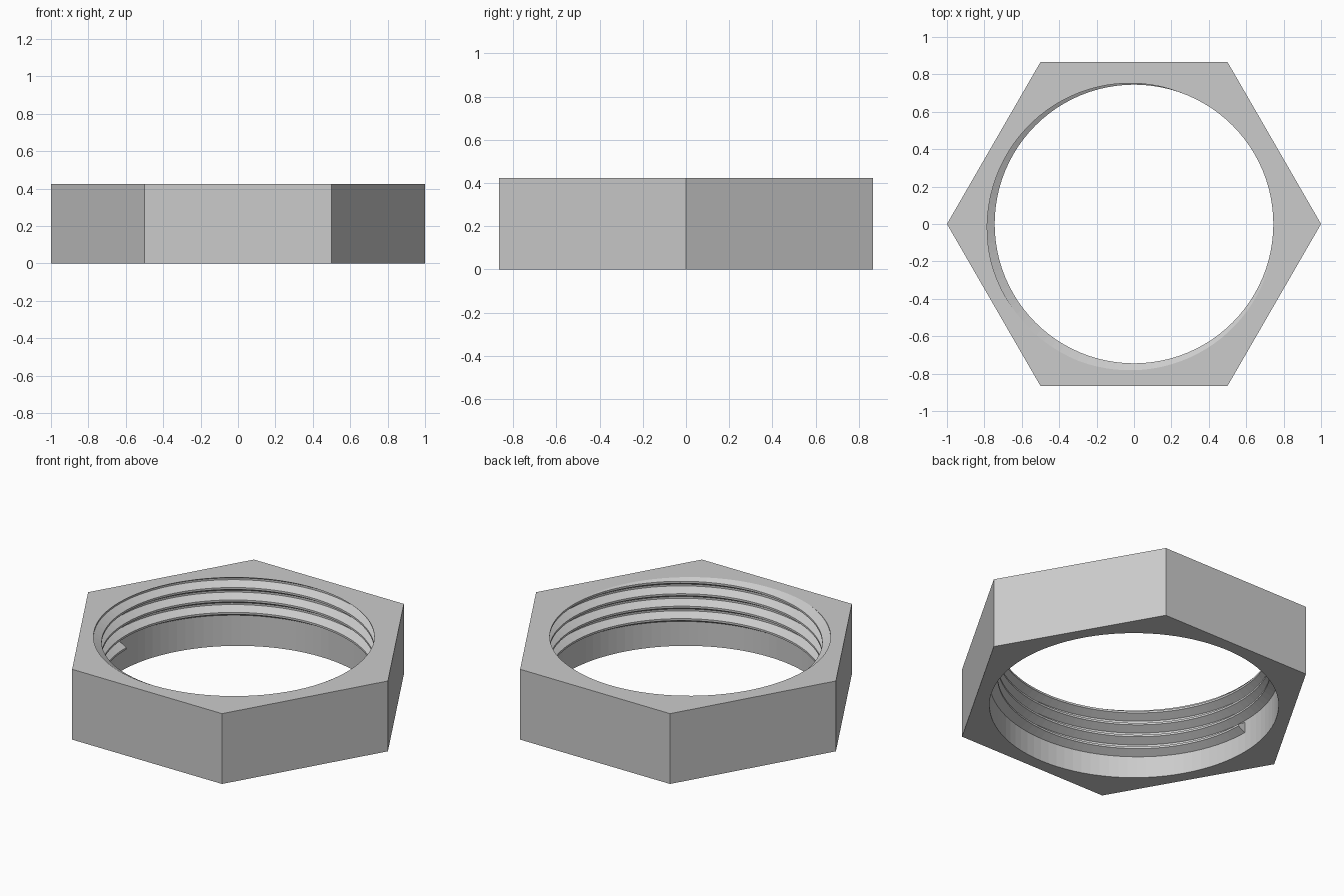
import bpy, bmesh, math
from mathutils import Vector

if "Cube" in bpy.data.objects:
    bpy.data.objects.remove(bpy.data.objects["Cube"])

HEIGHT = 0.424      # nut thickness
BORE = 0.79         # plain bore radius
CREST = 0.745       # thread crest radius
SEG = 96            # bore segments
PITCH = 0.075       # thread rise per turn
START_Z = 0.153     # thread centre height at its lower end (on the -x side)

steel = bpy.data.materials.new("steel grey")
steel.diffuse_color = (0.6, 0.6, 0.6, 1)
steel.use_nodes = True
steel.node_tree.nodes["Principled BSDF"].inputs["Base Color"].default_value = steel.diffuse_color


def finish(name, bm):
    bmesh.ops.recalc_face_normals(bm, faces=bm.faces)
    mesh = bpy.data.meshes.new(name)
    mesh.materials.append(steel)
    obj = bpy.data.objects.new(name, mesh)
    bpy.context.collection.objects.link(obj)
    return obj


def polar(r, a, z):
    return Vector((r * math.cos(a), r * math.sin(a), z))


# Hexagonal body with a round hole
bm = bmesh.new()


def hex_radius(a):
    # distance from the centre to the hexagon side at this angle
    return math.cos(math.pi / 6) / math.cos(a % (math.pi / 3) - math.pi / 6)


rings = []
for i in range(SEG):
    a = math.tau * i / SEG
    rings.append([bm.verts.new(polar(r, a, z)) for r, z in
                  ((BORE, 0), (hex_radius(a), 0), (hex_radius(a), HEIGHT), (BORE, HEIGHT))])
for i in range(SEG):
    p, q = rings[i], rings[(i + 1) % SEG]
    for k in range(4):
        m = (k + 1) % 4
        bm.faces.new((p[k], q[k], q[m], p[m]))
body = finish("hex_body", bm)
bm.to_mesh(body.data)
bm.free()

# Helical thread ridge, trimmed flush with the top face
bm = bmesh.new()
profile = ((BORE, -0.032), (CREST, -0.006), (CREST, 0.006), (BORE, 0.032))
sections = []
for i in range(int(SEG * 4.15)):
    a = math.pi + math.tau * i / SEG
    z = START_Z + PITCH * i / SEG
    sections.append([bm.verts.new(polar(r, a, z + dz)) for r, dz in profile])
for p, q in zip(sections, sections[1:]):
    for k in range(4):
        m = (k + 1) % 4
        bm.faces.new((p[k], q[k], q[m], p[m]))
bm.faces.new(sections[0])
bm.faces.new(sections[-1])
cut = bmesh.ops.bisect_plane(bm, geom=bm.verts[:] + bm.edges[:] + bm.faces[:],
                             plane_co=(0, 0, HEIGHT), plane_no=(0, 0, 1), clear_outer=True)
rim = [e for e in cut["geom_cut"] if isinstance(e, bmesh.types.BMEdge)]
bmesh.ops.triangle_fill(bm, edges=rim, use_beauty=True, normal=(0, 0, 1))
thread = finish("inner_thread", bm)
# remove the hidden back that lies against the bore
bm.normal_update()
back = [f for f in bm.faces if abs(f.normal.z) < 0.1
        and all(v.co.xy.length > BORE - 0.003 for v in f.verts)]
bmesh.ops.delete(bm, geom=back, context='FACES')
bm.to_mesh(thread.data)
bm.free()
